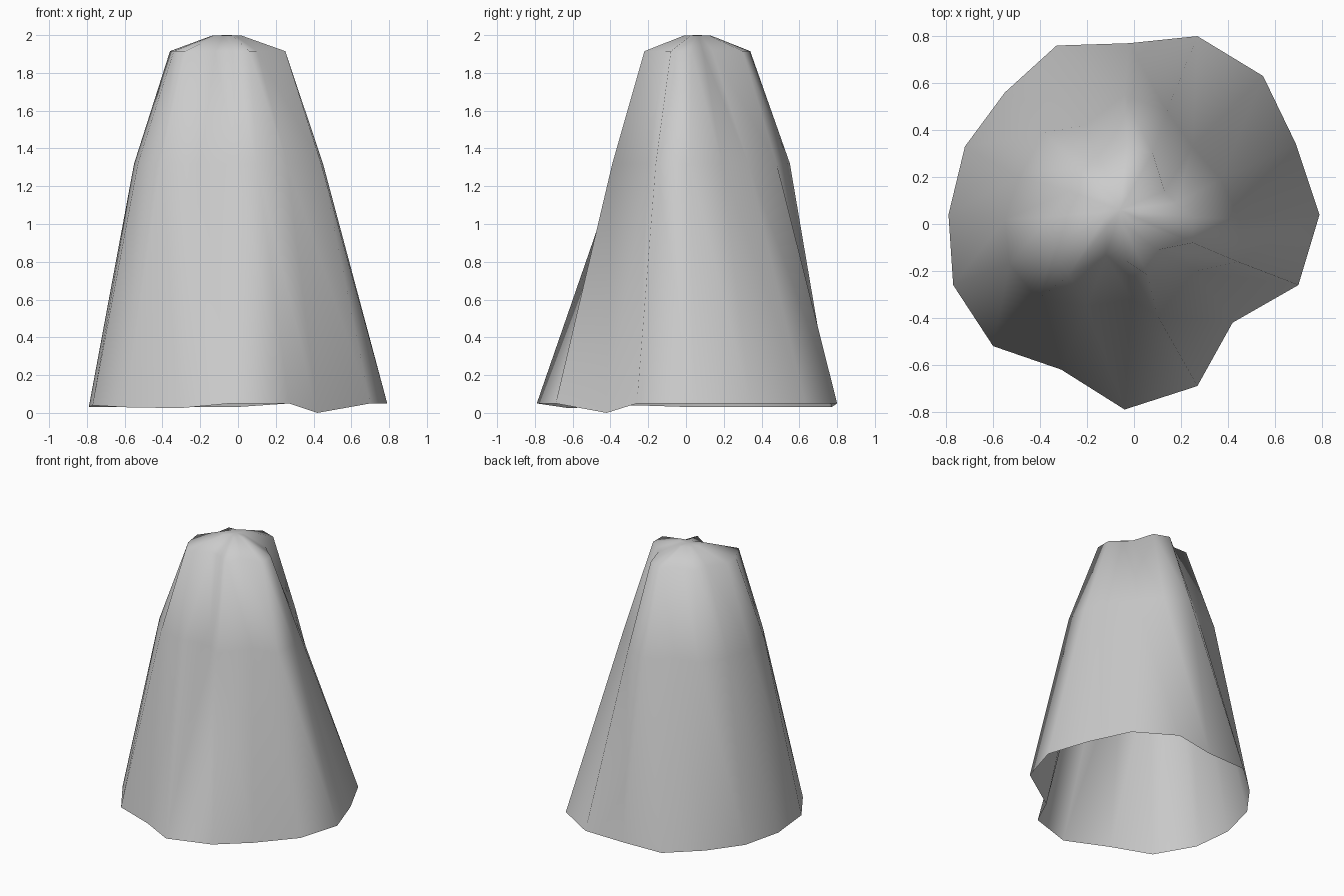
import bpy
import bmesh
from mathutils import Vector

cube = bpy.data.objects.get("Cube")
if cube:
    bpy.data.objects.remove(cube, do_unlink=True)

# Plain grey cloth
cloth = bpy.data.materials.new("grey_cloth")
cloth.use_nodes = True
grey = (0.6, 0.6, 0.6, 1.0)
cloth.diffuse_color = grey
shader = cloth.node_tree.nodes["Principled BSDF"]
shader.inputs["Base Color"].default_value = grey
shader.inputs["Roughness"].default_value = 0.8

# Cross-sections of the drape, counter-clockwise from the left side (+x)
hem = [(.79, .04), (.69, .34), (.55, .63), (.27, .8),
       (-.02, .77), (-.33, .76), (-.55, .56), (-.72, .33),
       (-.79, .04), (-.77, -.26), (-.6, -.52), (-.31, -.62),
       (-.04, -.79), (.27, -.69), (.42, -.42), (.7, -.26)]
waist = [(.45, .02), (.37, .19), (.25, .33), (.14, .48),
         (-.04, .55), (-.21, .42), (-.38, .39), (-.49, .2),
         (-.55, .02), (-.53, -.17), (-.41, -.32), (-.2, -.35),
         (-.01, -.32), (.1, -.39), (.26, -.2), (.44, -.16)]
shoulder = [(.25, .03), (.18, .09), (.13, .14), (.08, .3),
            (-.03, .34), (-.14, .25), (-.25, .25), (-.27, .14),
            (-.36, .03), (-.34, -.1), (-.28, -.22), (-.12, -.14),
            (-.03, -.16), (.06, -.22), (.1, -.11), (.25, -.08)]

# Uneven hem: how far each fold hangs below the highest point
hem_drop = {4: .02, 5: .02, 6: .02, 7: .02, 8: .02, 9: .01,
            10: .02, 11: .025, 14: .05}
peak = Vector((-.06, .06))


def add_ring(bm, outline, height, drop=None):
    drop = drop or {}
    return [bm.verts.new((x, y, height - drop.get(i, 0)))
            for i, (x, y) in enumerate(outline)]


def bridge(bm, lower, upper):
    # Every panel creases the same way, so that folds stay hollow
    count = len(lower)
    for i in range(count):
        j = (i + 1) % count
        bm.faces.new((lower[i], lower[j], upper[i]))
        bm.faces.new((lower[j], upper[j], upper[i]))


# Draped cloth: open at the hem, closed at the crown
bm = bmesh.new()
crown = [peak + (Vector(point) - peak) * .25 for point in shoulder]
rings = [add_ring(bm, hem, .05, hem_drop),
         add_ring(bm, waist, 1.32),
         add_ring(bm, shoulder, 1.915),
         add_ring(bm, crown, 1.998)]
for lower, upper in zip(rings, rings[1:]):
    bridge(bm, lower, upper)

# Crown cap
tip = bm.verts.new((peak.x, peak.y, 2))
for a, b in zip(rings[-1], rings[-1][1:] + rings[-1][:1]):
    bm.faces.new((a, b, tip))

for face in bm.faces:
    face.smooth = True
mesh = bpy.data.meshes.new("draped_cloth")
bm.to_mesh(mesh)
bm.free()
mesh.materials.append(cloth)
drape = bpy.data.objects.new("draped_cloth", mesh)
bpy.context.collection.objects.link(drape)
